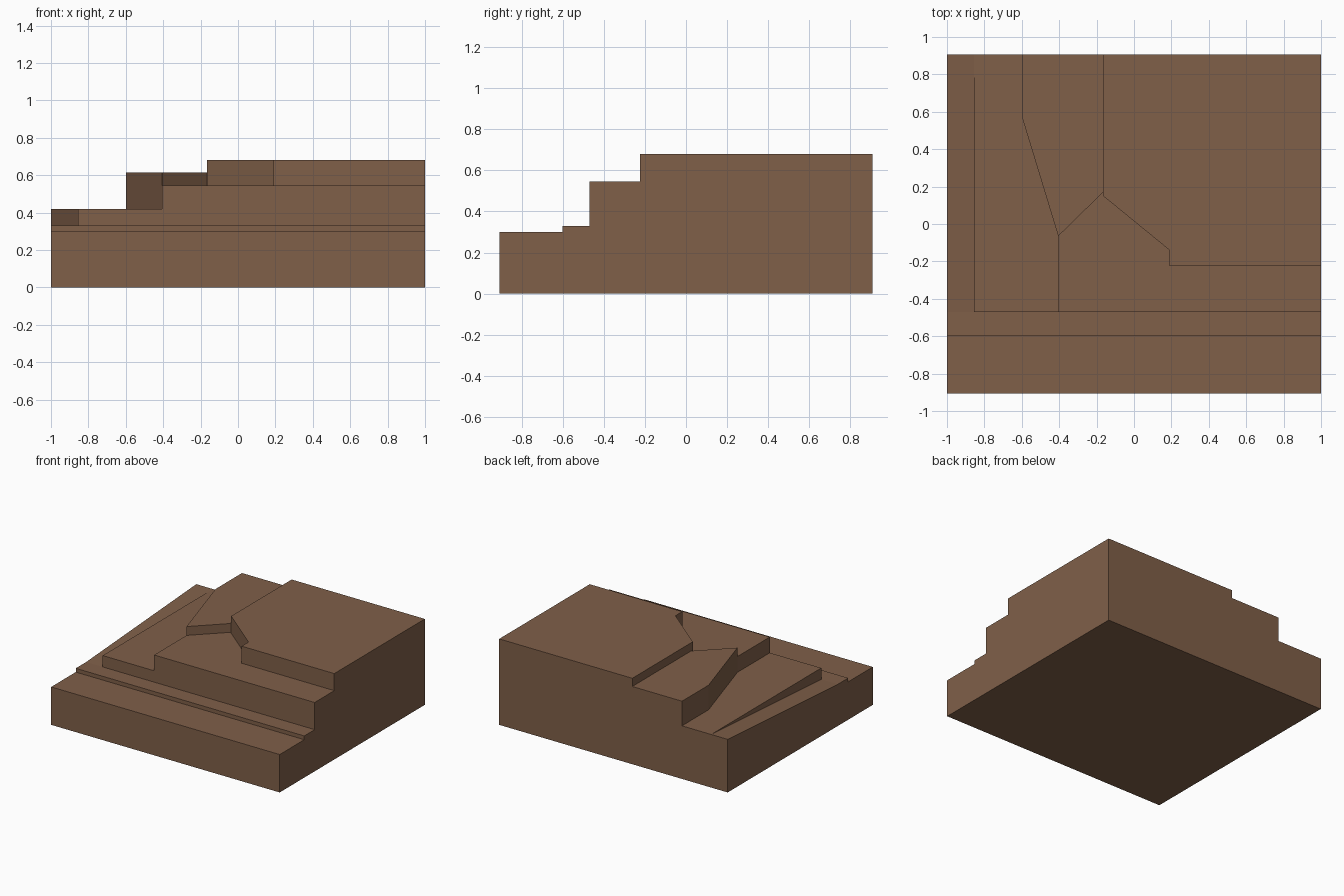
import bpy
import bmesh

if "Cube" in bpy.data.objects:
    bpy.data.objects.remove(bpy.data.objects["Cube"])

# Shared plan positions of the terrace edges
X0, X1, Y0, Y1 = -1.0, 1.0, -0.907, 0.907
STEP_1, STEP_2, STEP_3 = -0.60, -0.47, -0.225
RAMP_X, MID_X, KNOLL_X, HIGH_X = -0.855, -0.405, -0.60, -0.165
MID_CORNER = (MID_X, -0.065)
KNOLL_CORNER = (KNOLL_X, 0.575)
HIGH_CORNER, HIGH_NOTCH = (HIGH_X, 0.15), (HIGH_X, 0.17)
CUT_TOP, CUT_FRONT = (0.19, -0.14), (0.19, STEP_3)


def ramp_height(p):
    """Rises from the ledge at the front to the low shelf at the back."""
    return 0.33 + 0.09 * (p[1] - STEP_2) / (Y1 - STEP_2)


def flat(z):
    return lambda p: z


# Terraces: counter-clockwise outline and height rule
terraces = [
    # front strip
    ([(X0, Y0), (X1, Y0), (X1, STEP_1), (X0, STEP_1)], flat(0.30)),
    # thin ledge
    ([(X0, STEP_1), (X1, STEP_1), (X1, STEP_2), (MID_X, STEP_2),
      (RAMP_X, STEP_2), (X0, STEP_2)], flat(0.33)),
    # ramp along the left side
    ([(X0, STEP_2), (RAMP_X, STEP_2), (RAMP_X, Y1), (X0, Y1)], ramp_height),
    # low shelf
    ([(RAMP_X, STEP_2), (MID_X, STEP_2), MID_CORNER, KNOLL_CORNER,
      (KNOLL_X, Y1), (RAMP_X, Y1)], flat(0.42)),
    # middle shelf
    ([(MID_X, STEP_2), (X1, STEP_2), (X1, STEP_3), CUT_FRONT, CUT_TOP,
      HIGH_CORNER, HIGH_NOTCH, MID_CORNER], flat(0.545)),
    # knoll at the back
    ([MID_CORNER, HIGH_NOTCH, (HIGH_X, Y1), (KNOLL_X, Y1), KNOLL_CORNER],
     flat(0.615)),
    # high plateau
    ([HIGH_CORNER, CUT_TOP, CUT_FRONT, (X1, STEP_3), (X1, Y1),
      (HIGH_X, Y1), HIGH_NOTCH], flat(0.68)),
]


def edges(outline):
    return zip(outline, outline[1:] + outline[:1])


# Which terrace lies on each side of every edge
owner = {e: height for outline, height in terraces for e in edges(outline)}

bm = bmesh.new()


def add_face(points):
    points = list(dict.fromkeys(points))
    if len(points) > 2:
        bm.faces.new([bm.verts.new(p) for p in points])


for outline, height in terraces:
    # Top and underside
    add_face([(*p, height(p)) for p in outline])
    add_face([(*p, 0.0) for p in reversed(outline)])
    # Walls down to the lower neighbour, or to the ground on the outside
    for a, b in edges(outline):
        below = owner.get((b, a), flat(0.0))
        if height(a) + height(b) > below(a) + below(b) + 1e-6:
            add_face([(*a, below(a)), (*b, below(b)),
                      (*b, height(b)), (*a, height(a))])

bmesh.ops.remove_doubles(bm, verts=bm.verts[:], dist=0.0005)
mesh = bpy.data.meshes.new("terraced_ground")
bm.to_mesh(mesh)
bm.free()

# Single earth colour
earth = bpy.data.materials.new("earth brown")
earth.diffuse_color = (0.215, 0.115, 0.066, 1.0)
earth.use_nodes = True
earth.node_tree.nodes["Principled BSDF"].inputs["Base Color"].default_value = earth.diffuse_color
mesh.materials.append(earth)
ground = bpy.data.objects.new("terraced_ground", mesh)
bpy.context.collection.objects.link(ground)
